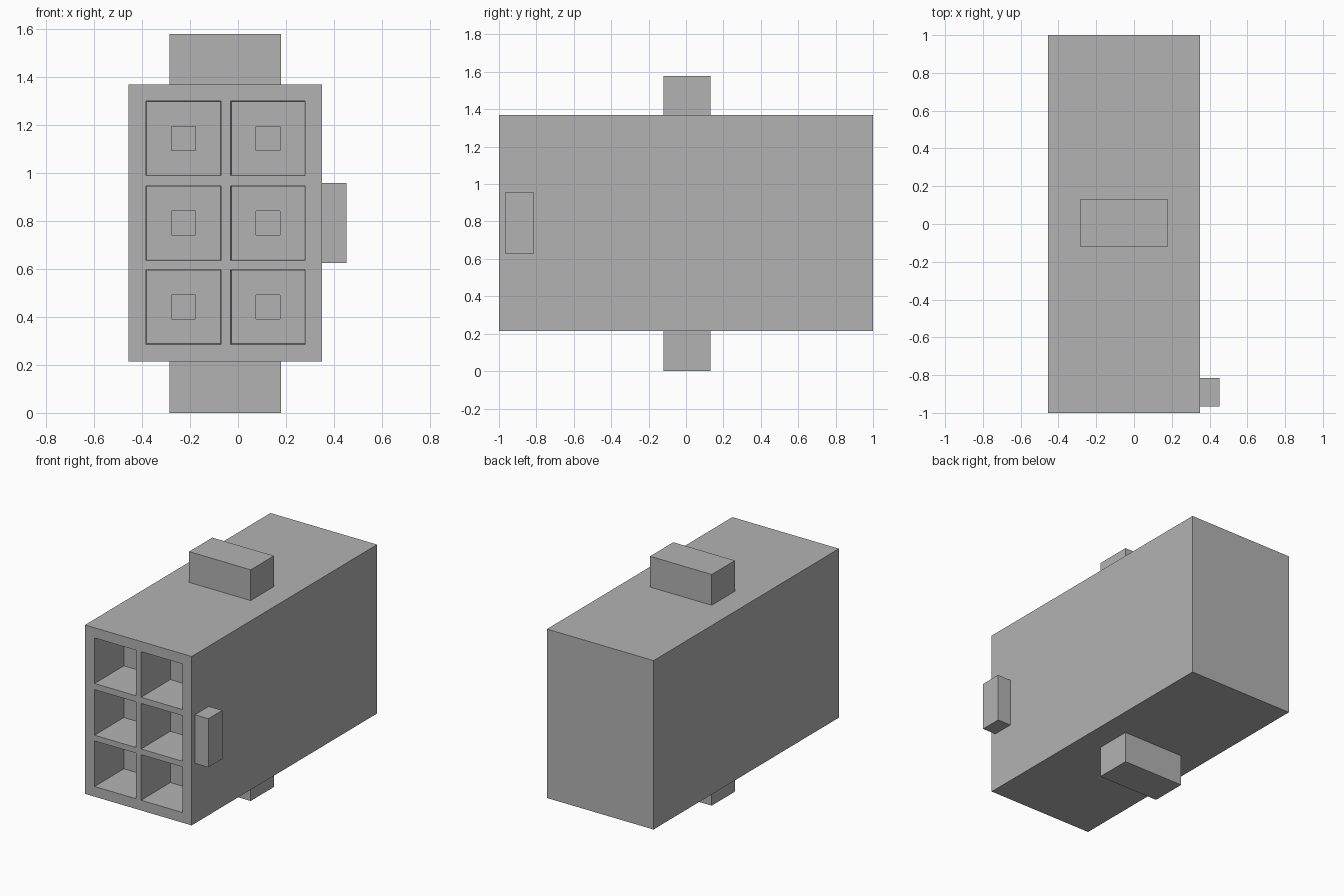
import bpy
import bmesh

if "Cube" in bpy.data.objects:
    bpy.data.objects.remove(bpy.data.objects["Cube"], do_unlink=True)

GREY = (0.45, 0.45, 0.45, 1.0)
plastic = bpy.data.materials.new("grey_plastic")
plastic.use_nodes = True
plastic.diffuse_color = GREY
plastic.node_tree.nodes["Principled BSDF"].inputs["Base Color"].default_value = GREY


def make_object(name, bm):
    bmesh.ops.recalc_face_normals(bm, faces=bm.faces[:])
    mesh = bpy.data.meshes.new(name)
    bm.to_mesh(mesh)
    bm.free()
    mesh.materials.append(plastic)
    obj = bpy.data.objects.new(name, mesh)
    bpy.context.scene.collection.objects.link(obj)
    return obj


def box(name, low, high):
    bm = bmesh.new()
    bmesh.ops.create_cube(bm, size=1)
    for v in bm.verts:
        v.co = [(a + b) / 2 + c * (b - a) for a, b, c in zip(low, high, v.co)]
    return make_object(name, bm)


def add_socket(bm, x, z, sections):
    """Square loft along y through (y, half width) sections."""
    rings = [[bm.verts.new((x + sx * h, y, z + sz * h))
              for sx, sz in ((-1, -1), (1, -1), (1, 1), (-1, 1))]
             for y, h in sections]
    for a, b in zip(rings, rings[1:]):
        for i in range(4):
            j = (i + 1) % 4
            bm.faces.new((a[i], a[j], b[j], b[i]))
    bm.faces.new(rings[0])
    bm.faces.new(rings[-1])


# Housing block
housing = box("housing", (-0.455, -1, 0.215), (0.35, 1, 1.368))

# Six slightly tapered sockets, each with a narrow contact hole at its back
bm = bmesh.new()
for x in (-0.227, 0.124):
    for z in (0.44, 0.79, 1.143):
        add_socket(bm, x, z, [(-1.05, 0.156), (-0.69, 0.152),
                              (-0.69, 0.05), (-0.4, 0.05)])
cutter = make_object("socket_cutter", bm)
cutter.hide_render = True

cut = housing.modifiers.new("sockets", 'BOOLEAN')
cut.operation = 'DIFFERENCE'
cut.solver = 'EXACT'
cut.object = cutter
bpy.context.view_layer.objects.active = housing
bpy.ops.object.modifier_apply(modifier=cut.name)
bpy.data.objects.remove(cutter, do_unlink=True)

# Mounting lugs above and below, and the latch tab on the left side
for name, z0, z1 in (("top_lug", 1.368, 1.578), ("bottom_lug", 0, 0.215)):
    box(name, (-0.285, -0.12, z0), (0.18, 0.13, z1))
box("latch_tab", (0.35, -0.965, 0.625), (0.452, -0.815, 0.957))
